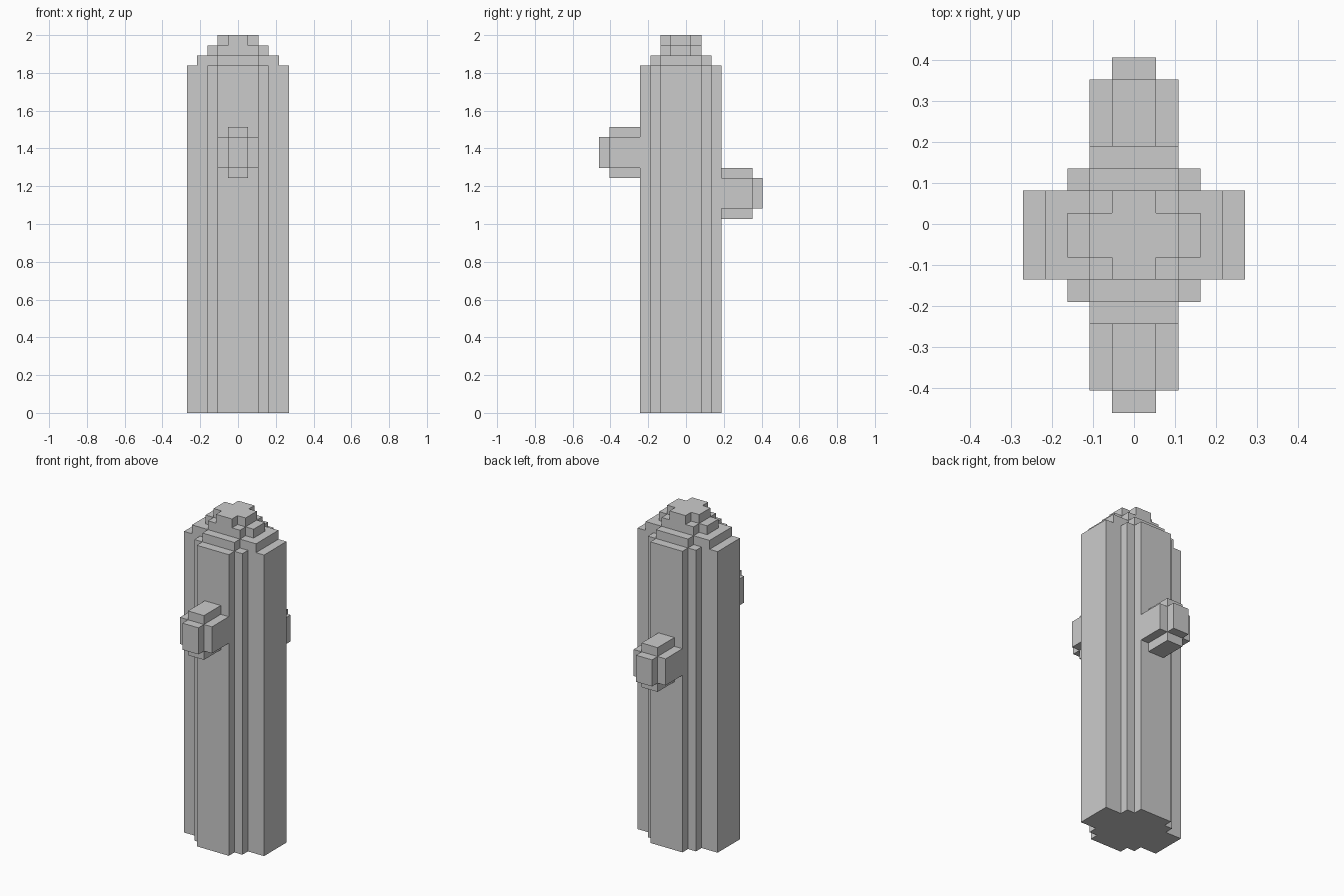
import bpy
import bmesh
import math
from mathutils import Vector

cube = bpy.data.objects.get("Cube")
if cube:
    bpy.data.objects.remove(cube, do_unlink=True)

U = 2 / 37          # edge of one block
SHIFT_Y = -0.5      # the trunk axis sits half a block forward

grey = bpy.data.materials.new("plain_grey")
grey.use_nodes = True
grey.diffuse_color = (0.6, 0.6, 0.6, 1)
grey.node_tree.nodes["Principled BSDF"].inputs["Base Color"].default_value = (0.6, 0.6, 0.6, 1)


def blocks(half_x, y, z):
    """Grid cells of a box centred on x; y and z are (start, end)."""
    return {(i, j, k)
            for i in range(-half_x, half_x)
            for j in range(*y)
            for k in range(*z)}


def plan(steps, z):
    """Stepped cross-shaped layer from (half_x, half_y) rectangles."""
    return set().union(*(blocks(hx, (-hy, hy), z) for hx, hy in steps))


def branch(side, z):
    """Stub with notched corners and a smaller end plate; side is -1 or 1."""
    def along(a, b):
        return (a, b) if side > 0 else (-b, -a)
    inner = (z + 1, z + 4)
    return (blocks(2, along(4, 7), inner)
            | blocks(1, along(4, 7), (z, z + 5))
            | blocks(1, along(7, 8), inner))


# Trunk, three crown steps, and a stub on each face
parts = {
    "trunk": plan([(5, 2), (3, 3), (2, 4)], (0, 34)),
    "crown_lower": plan([(4, 2), (2, 3)], (34, 35)),
    "crown_middle": plan([(3, 1), (2, 2)], (35, 36)),
    "crown_top": plan([(2, 1), (1, 2)], (36, 37)),
    "front_branch": branch(-1, 23),
    "back_branch": branch(1, 19),
}
solid = set().union(*parts.values())


def skin(name, cells):
    """Make the outer skin of a part, leaving out faces hidden by neighbours."""
    bm = bmesh.new()
    for cell in cells:
        for axis in range(3):
            for sign in (-1, 1):
                beside = list(cell)
                beside[axis] += sign
                if tuple(beside) in solid:
                    continue
                n, a, b = Vector(), Vector(), Vector()
                n[axis] = sign / 2
                a[(axis + 1) % 3] = 0.5
                b[(axis + 2) % 3] = 0.5 * sign
                mid = Vector(cell) + Vector((0.5, 0.5 + SHIFT_Y, 0.5)) + n
                bm.faces.new([bm.verts.new((mid + p) * U)
                              for p in (-a - b, a - b, a + b, b - a)])
    bmesh.ops.remove_doubles(bm, verts=bm.verts[:], dist=U / 100)
    # Merge the grid into large flat faces
    bmesh.ops.dissolve_limit(bm, angle_limit=math.radians(1),
                             verts=bm.verts[:], edges=bm.edges[:])
    mesh = bpy.data.meshes.new(name)
    bm.to_mesh(mesh)
    bm.free()
    mesh.materials.append(grey)
    obj = bpy.data.objects.new(name, mesh)
    bpy.context.collection.objects.link(obj)


for part_name, part_cells in parts.items():
    skin(part_name, part_cells)
